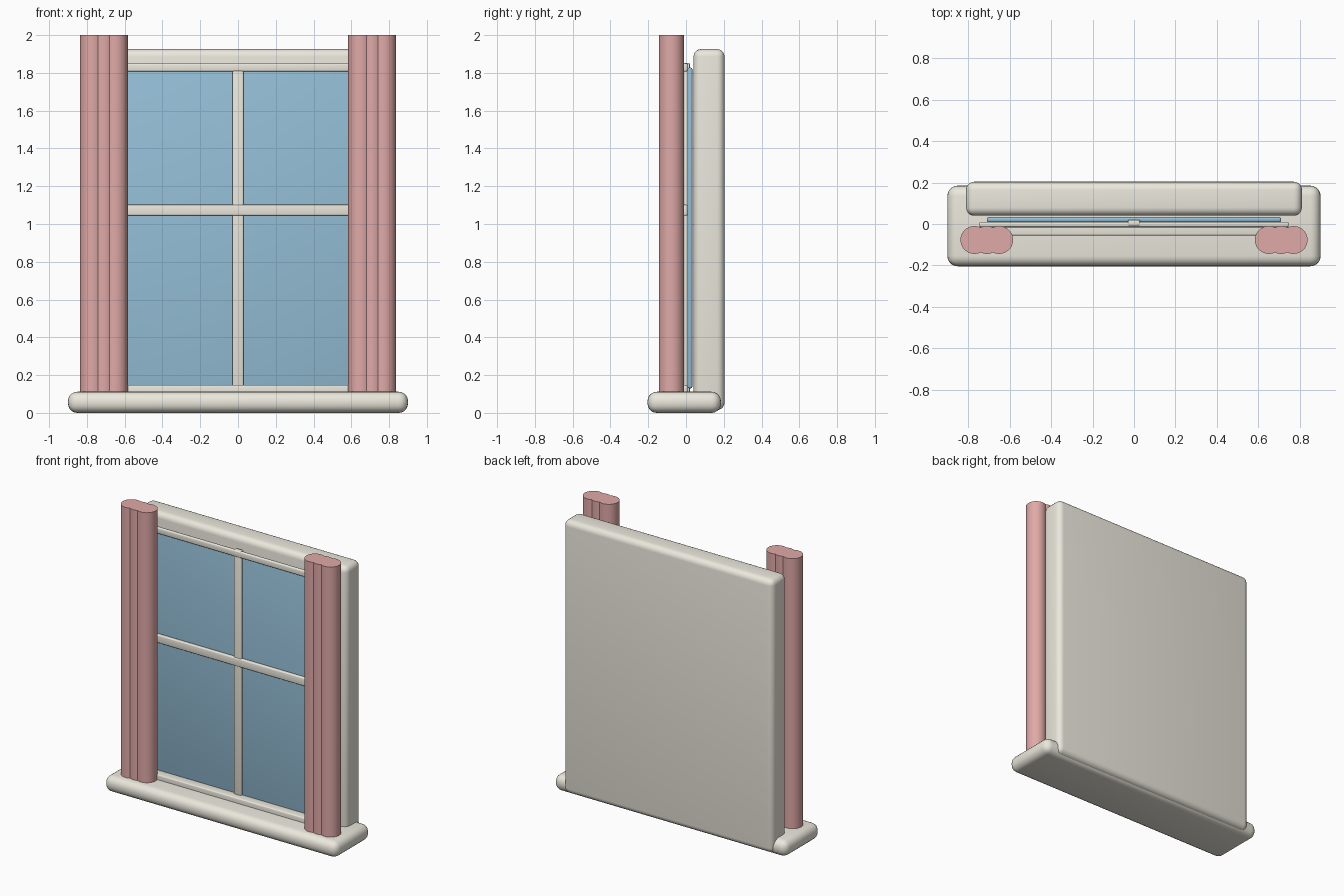
import bpy, bmesh, math

if "Cube" in bpy.data.objects:
    bpy.data.objects.remove(bpy.data.objects["Cube"])


def material(name, rgb):
    m = bpy.data.materials.new(name)
    m.diffuse_color = (*rgb, 1)
    m.use_nodes = True
    m.node_tree.nodes["Principled BSDF"].inputs["Base Color"].default_value = m.diffuse_color
    return m


CREAM = material("cream_paint", (0.83, 0.81, 0.72))
BLUE = material("glass_blue", (0.30, 0.52, 0.68))
PINK = material("curtain_pink", (0.74, 0.40, 0.39))


def finish(name, bm, mat, angle):
    bmesh.ops.recalc_face_normals(bm, faces=bm.faces)
    me = bpy.data.meshes.new(name)
    bm.to_mesh(me)
    bm.free()
    me.materials.append(mat)
    ob = bpy.data.objects.new(name, me)
    bpy.context.collection.objects.link(ob)
    bpy.ops.object.select_all(action='DESELECT')
    ob.select_set(True)
    bpy.context.view_layer.objects.active = ob
    bpy.ops.object.shade_smooth_by_angle(angle=math.radians(angle))
    return ob


def rounded_box(name, x, y, z, radius, mat, segments=5):
    """Box between (min, max) pairs, with all edges rounded."""
    bm = bmesh.new()
    bmesh.ops.create_cube(bm, size=1)
    for v in bm.verts:
        for i, (lo, hi) in enumerate((x, y, z)):
            v.co[i] = lo if v.co[i] < 0 else hi
    bmesh.ops.bevel(bm, geom=bm.edges[:], offset=radius, segments=segments,
                    profile=0.5, affect='EDGES')
    return finish(name, bm, mat, 40)


def curtain(name, cx, cy=-0.077, r=0.067, step=0.06, z0=0.09, z1=2.0):
    """Three merged round folds, extruded upwards."""
    half = math.asin(step / 2 / r)      # half arc of the middle fold
    arcs = [(step, -math.pi / 2 - half, math.pi / 2 + half, 24),
            (0, math.pi / 2 - half, math.pi / 2 + half, 8),
            (-step, math.pi / 2 - half, 1.5 * math.pi + half, 24),
            (0, 1.5 * math.pi - half, 1.5 * math.pi + half, 8)]
    pts = []
    for dx, a0, a1, n in arcs:
        for i in range(n):
            a = a0 + (a1 - a0) * i / n
            pts.append((cx + dx + r * math.cos(a), cy + r * math.sin(a), z0))
    bm = bmesh.new()
    face = bm.faces.new([bm.verts.new(p) for p in pts])
    top = bmesh.ops.extrude_face_region(bm, geom=[face])["geom"]
    for v in top:
        if isinstance(v, bmesh.types.BMVert):
            v.co.z = z1
    return finish(name, bm, PINK, 30)


# Sill and wall-side frame
rounded_box("sill", (-0.9, 0.9), (-0.204, 0.185), (0.0, 0.112), 0.05, CREAM)
rounded_box("frame", (-0.81, 0.81), (0.04, 0.204), (0.015, 1.926), 0.04, CREAM)

# Glass pane
rounded_box("glass", (-0.71, 0.71), (0.008, 0.034), (0.13, 1.828), 0.01, BLUE, 3)

# Glazing bars
for name, y0, z0, z1 in (("top_bar", -0.014, 1.808, 1.85),
                         ("middle_bar", -0.016, 1.045, 1.102),
                         ("bottom_bar", -0.055, 0.09, 0.147)):
    rounded_box(name, (-0.746, 0.746), (y0, 0.01), (z0, z1), 0.007, CREAM, 3)
rounded_box("upright_bar", (-0.029, 0.029), (-0.01, 0.02), (0.1, 1.853),
            0.007, CREAM, 3)

# Curtains
curtain("curtain_left", -0.71)
curtain("curtain_right", 0.71)
